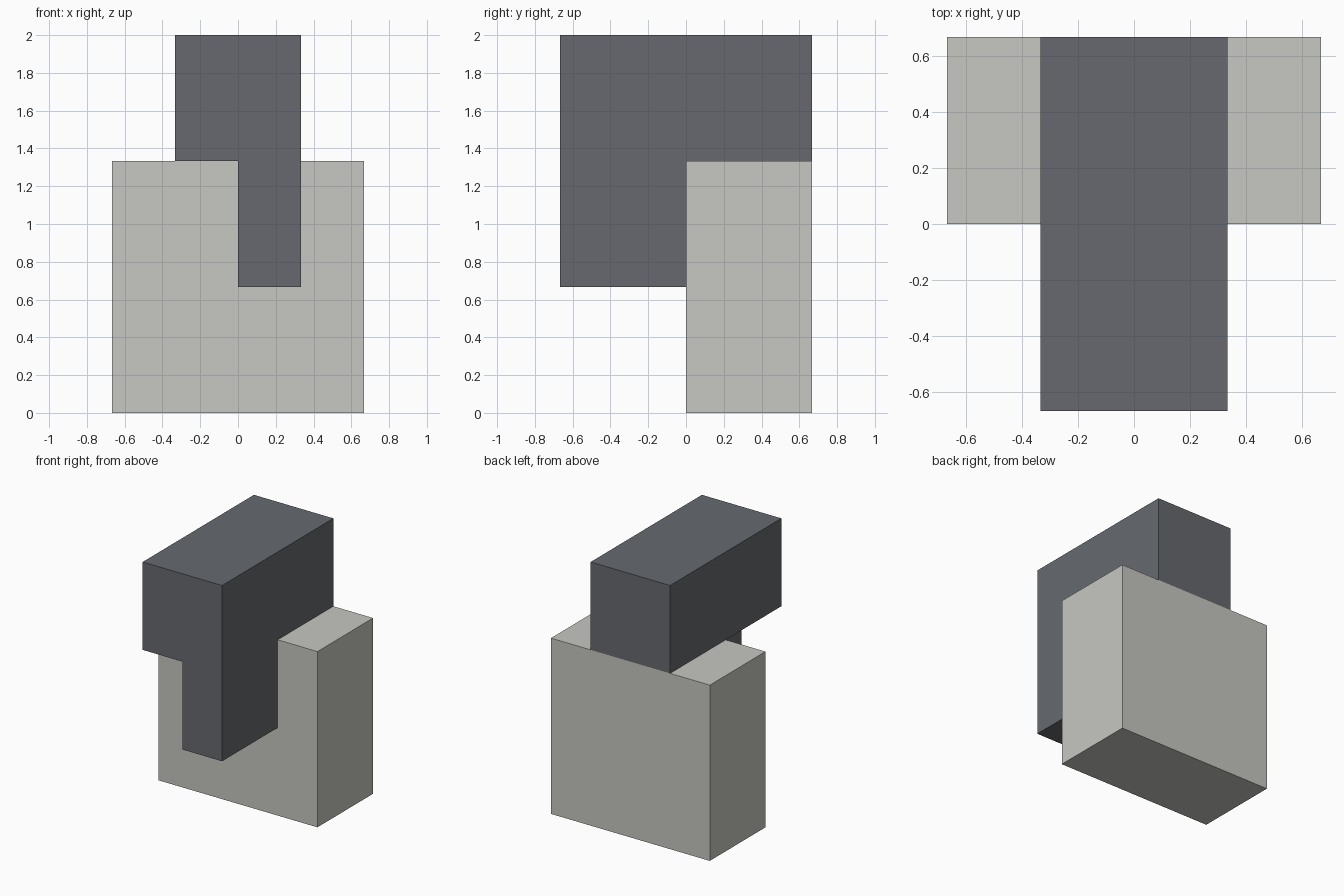
import bpy

if "Cube" in bpy.data.objects:
    bpy.data.objects.remove(bpy.data.objects["Cube"])

U = 2 / 3  # one block unit


def material(name, rgb):
    m = bpy.data.materials.new(name)
    m.diffuse_color = (*rgb, 1)
    m.use_nodes = True
    m.node_tree.nodes["Principled BSDF"].inputs["Base Color"].default_value = m.diffuse_color
    return m


def box(name, lo, hi, mat):
    """Axis-aligned box between two corners."""
    center = [(a + b) / 2 for a, b in zip(lo, hi)]
    bpy.ops.mesh.primitive_cube_add(size=1, location=center)
    ob = bpy.context.object
    ob.name = name
    ob.scale = [b - a for a, b in zip(lo, hi)]
    bpy.ops.object.transform_apply(location=True, rotation=False, scale=True)
    ob.data.materials.append(mat)
    return ob


light = material("light_grey", (0.57, 0.57, 0.54))
dark = material("dark_grey", (0.133, 0.141, 0.157))

# Upright slab at the back
box("base_slab", (-U, 0, 0), (U, U, 2 * U), light)

# Long block lying across the top, overhanging the front
top = box("top_block", (-U / 2, -U, 2 * U), (U / 2, U, 3 * U), dark)

# Narrow leg hanging from the right half of the overhang, fused to the block
leg = box("hanging_leg", (0, -U, U), (U / 2, 0, 2 * U), dark)
leg.hide_render = True
leg.hide_set(True)
fuse = top.modifiers.new("fuse_leg", 'BOOLEAN')
fuse.operation = 'UNION'
fuse.solver = 'EXACT'
fuse.object = leg
